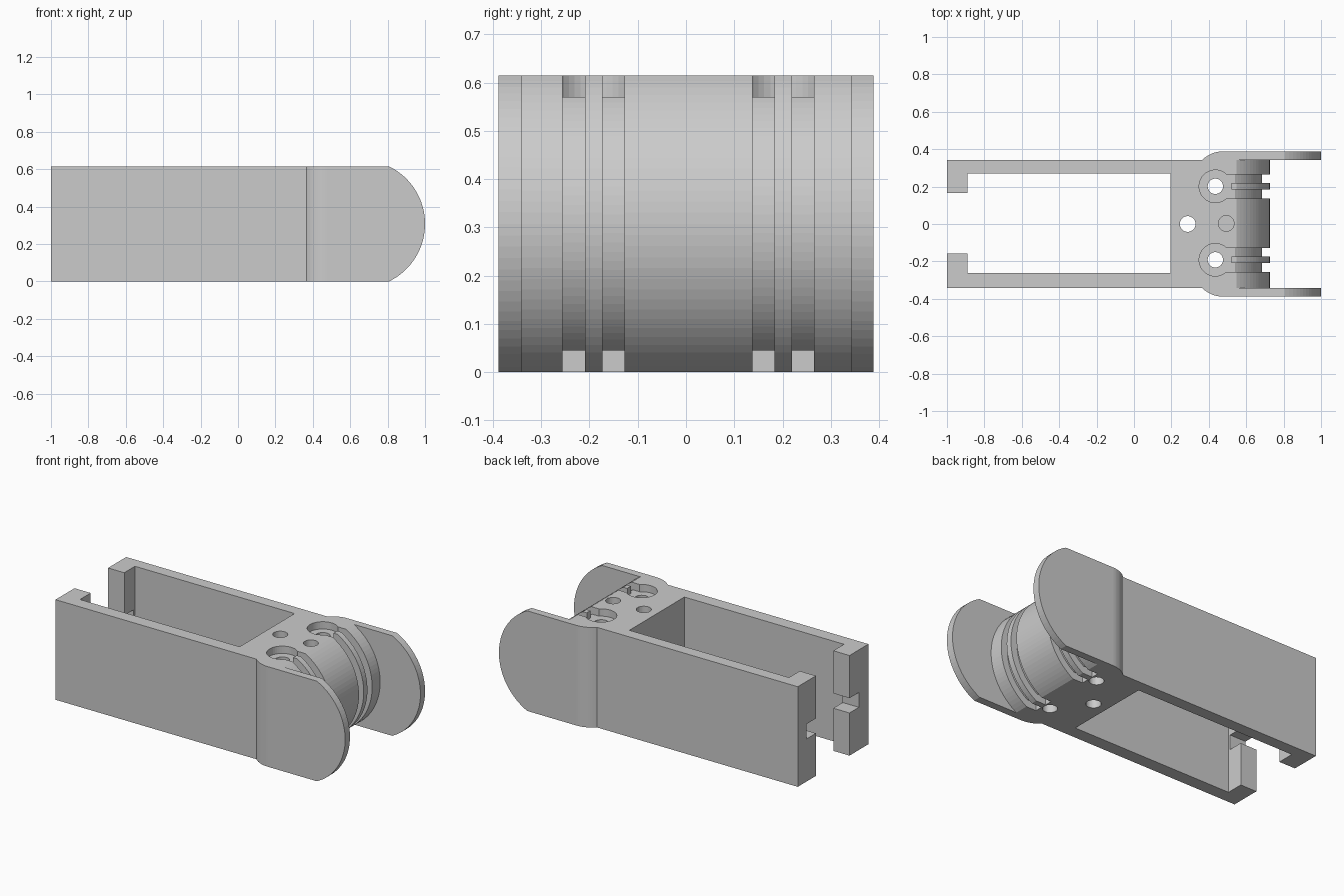
import bpy, bmesh
from math import sin, cos, asin, pi, sqrt

if "Cube" in bpy.data.objects:
    bpy.data.objects.remove(bpy.data.objects["Cube"])

H = 0.615          # overall height
ZC = H / 2


def prism(name, pts, to3d, a, b):
    """Extrude a 2D outline between a and b; to3d maps (u, v, depth) to xyz."""
    bm = bmesh.new()
    lo = [bm.verts.new(to3d(u, v, a)) for u, v in pts]
    hi = [bm.verts.new(to3d(u, v, b)) for u, v in pts]
    n = len(pts)
    bm.faces.new(lo)
    bm.faces.new(hi[::-1])
    for i in range(n):
        j = (i + 1) % n
        bm.faces.new((lo[j], lo[i], hi[i], hi[j]))
    bmesh.ops.recalc_face_normals(bm, faces=bm.faces)
    me = bpy.data.meshes.new(name)
    bm.to_mesh(me)
    bm.free()
    ob = bpy.data.objects.new(name, me)
    bpy.context.collection.objects.link(ob)
    return ob


def plan(name, pts, z0, z1):
    return prism(name, pts, lambda u, v, d: (u, v, d), z0, z1)


def side(name, pts, y0, y1):
    return prism(name, pts, lambda u, v, d: (u, d, v), y0, y1)


def rect(x0, x1, y0, y1):
    return [(x0, y0), (x1, y0), (x1, y1), (x0, y1)]


def circle(x, y, r, n=40):
    return [(x + r * cos(2 * pi * i / n), y + r * sin(2 * pi * i / n)) for i in range(n)]


def arc(cx, r, half, n=32):
    """Bulging side-view arc from +half to -half about mid height."""
    a = asin(half / r)
    return [(cx + r * cos(a - 2 * a * i / n), ZC + r * sin(a - 2 * a * i / n))
            for i in range(n + 1)]


def beyond(pts, x_top, x_bot):
    """Close an arc into the region lying to its right."""
    return [(x_top, 0.8), (x_top, pts[0][1])] + pts + \
           [(x_bot, pts[-1][1]), (x_bot, -0.2), (1.3, -0.2), (1.3, 0.8)]


def cut(cutter):
    m = body.modifiers.new("cut", 'BOOLEAN')
    m.operation, m.solver, m.object = 'DIFFERENCE', 'EXACT', cutter
    bpy.context.view_layer.objects.active = body
    bpy.ops.object.modifier_apply(modifier=m.name)
    bpy.data.objects.remove(cutter)


# Body outline, swelling outwards into the fork
R = 0.157
swell = [(0.475 - R * sin(t), 0.388 - R + R * cos(t))
         for t in [0.775 * (1 - i / 10) for i in range(11)]]
upper = [(-1, 0.343), (0.362, 0.343)] + swell + [(1, 0.388)]
body = plan("finger_link", upper + [(x, -y) for x, y in reversed(upper)], 0, H)

# Rounded fork ends
a = arc(0.658, 0.342, ZC)
cut(side("fork_round", [(a[0][0], 0.8)] + a + [(a[-1][0], -0.2), (1.3, -0.2), (1.3, 0.8)], -0.6, 0.6))
# Gap between the fork plates, leaving a rounded drum face
a = arc(0.372, 0.354, ZC)
cut(side("fork_gap", [(a[0][0], 0.8)] + a + [(a[-1][0], -0.2), (1.3, -0.2), (1.3, 0.8)], -0.341, 0.343))

# Main pocket, end opening and the small notches in the end lips
cut(plan("pocket", rect(-0.89, 0.195, -0.263, 0.271), -0.2, 0.8))
cut(plan("end_opening", rect(-1.2, -0.8, -0.159, 0.167), -0.2, 0.8))
cut(plan("lip_notch", rect(-1.2, -0.8, -0.25, 0.258), 0.262, 0.353))

# Cord holes with counterbores and paired cord grooves round the drum
floor = arc(0.372, 0.312, ZC - 0.045)
for y in (-0.1915, 0.2015):
    cut(plan("cord_hole", circle(0.435, y, 0.041), -0.2, 0.8))
    cut(plan("counterbore", circle(0.435, y, 0.087), H - 0.045, 0.8))
    for s in (-1, 1):
        y0, y1 = sorted((y + s * 0.018, y + s * 0.064))
        groove = [(0.45, 0.8), (0.45, H - 0.045)] + floor + \
                 [(0.48, 0.045), (0.48, -0.2), (1.3, -0.2), (1.3, 0.8)]
        # keep the groove's cut inside the drum area
        cut(side("cord_groove", groove, y0, y1))

# Centre holes: one through, one blind
cut(plan("through_hole", circle(0.287, 0, 0.042), -0.2, 0.8))
cut(plan("blind_hole", circle(0.493, 0.003, 0.042), 0.3, 0.8))
